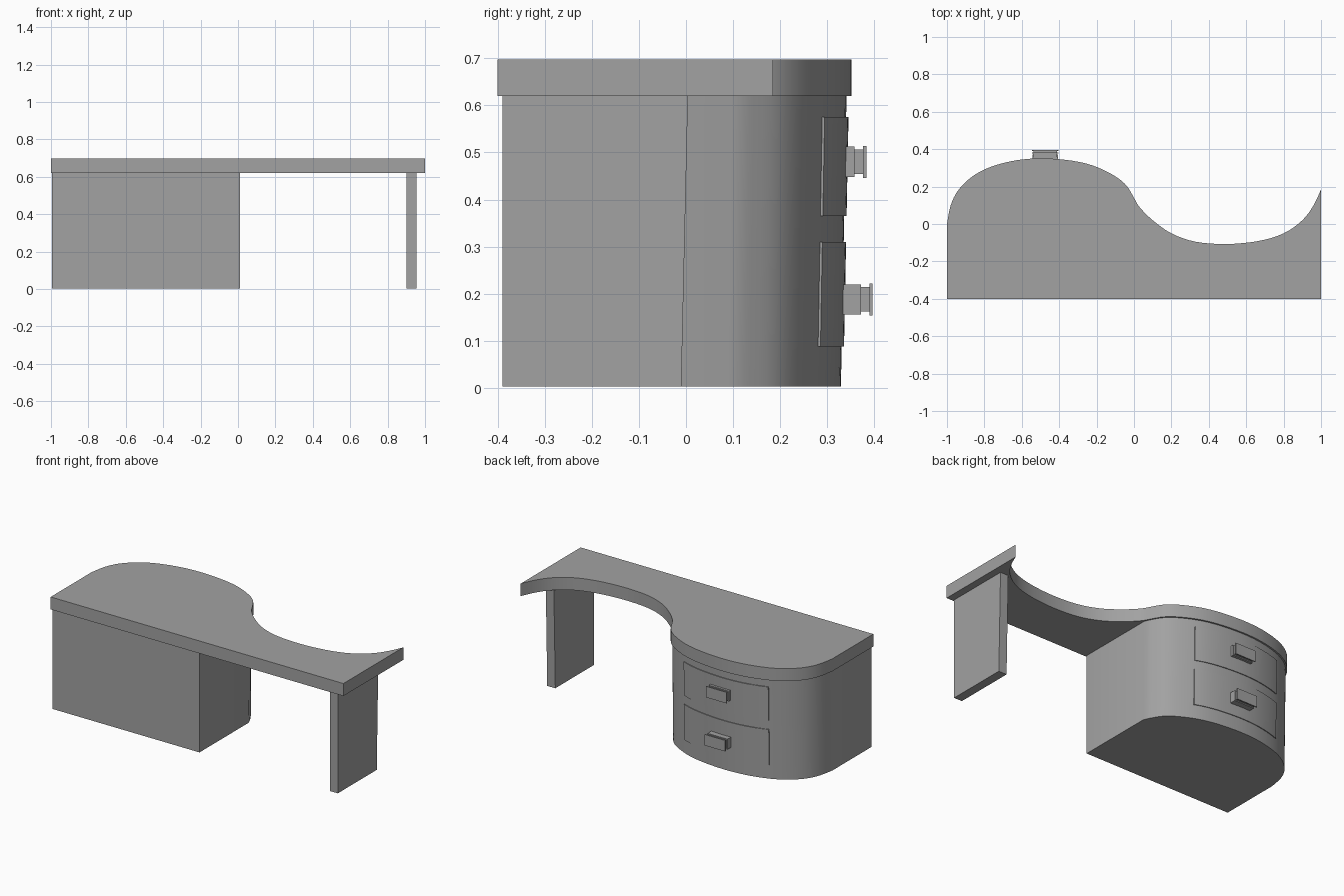
import bpy, bmesh
from math import radians

cube = bpy.data.objects.get("Cube")
if cube:
    bpy.data.objects.remove(cube, do_unlink=True)

grey = bpy.data.materials.new("plain grey")
grey.use_nodes = True
GREY = (0.36, 0.36, 0.36, 1)
grey.diffuse_color = GREY
grey.node_tree.nodes["Principled BSDF"].inputs["Base Color"].default_value = GREY

BACK = -0.39  # straight side of the pedestal and leg


def smooth_path(pts, steps=4):
    """Catmull-Rom curve through the points."""
    ends = [pts[0]] + pts + [pts[-1]]
    out = []
    for a, b, c, d in zip(ends, ends[1:], ends[2:], ends[3:]):
        for i in range(steps):
            t = i / steps
            out.append(tuple(
                q + t * (r - p + t * (2 * p - 5 * q + 4 * r - s
                                      + t * (3 * (q - r) + s - p))) / 2
                for p, q, r, s in zip(a, b, c, d)))
    return out + [pts[-1]]


def extrude_outline(name, outline, z0, z1, lean=0.0):
    """Prism from a plan outline; lean widens it in y towards the top."""
    bm = bmesh.new()
    face = bm.faces.new([bm.verts.new((x, y, z0)) for x, y in outline])
    top = bmesh.ops.extrude_face_region(bm, geom=[face])["geom"]
    for v in top:
        if isinstance(v, bmesh.types.BMVert):
            v.co.z = z1
    for v in bm.verts:
        v.co.y += lean * v.co.z * (v.co.y - BACK)
    bmesh.ops.recalc_face_normals(bm, faces=bm.faces)
    mesh = bpy.data.meshes.new(name)
    bm.to_mesh(mesh)
    bm.free()
    mesh.materials.append(grey)
    obj = bpy.data.objects.new(name, mesh)
    bpy.context.collection.objects.link(obj)
    bpy.ops.object.select_all(action="DESELECT")
    obj.select_set(True)
    bpy.context.view_layer.objects.active = obj
    bpy.ops.object.shade_smooth_by_angle(angle=radians(30))
    return obj


def block(name, x0, x1, y0, y1, z0, z1, lean=0.0):
    return extrude_outline(name, [(x0, y0), (x1, y0), (x1, y1), (x0, y1)], z0, z1, lean)


# Desktop with its S-shaped edge
bulge = [(-1, 0), (-0.98, 0.1), (-0.94, 0.18), (-0.87, 0.25), (-0.78, 0.3),
         (-0.66, 0.335), (-0.54, 0.35), (-0.42, 0.348), (-0.3, 0.333),
         (-0.2, 0.305), (-0.1, 0.255), (-0.04, 0.205), (0, 0.14)]
scoop = [(0.03, 0.09), (0.1, 0.02), (0.2, -0.05), (0.33, -0.095), (0.5, -0.107),
         (0.67, -0.09), (0.8, -0.05), (0.9, 0.02), (0.96, 0.1), (1, 0.185)]
extrude_outline("desktop", [(-1, -0.4)] + smooth_path(bulge + scoop) + [(1, -0.4)],
                0.62, 0.697)

# Pedestal follows the bulge, set in slightly
LEAN = 0.027
curve = [(-0.495 + (x + 0.495) * 0.99, BACK + (y - BACK) * 0.97)
         for x, y in smooth_path(bulge)]
extrude_outline("pedestal", [(-0.995, BACK)] + curve + [(0.01, 0.09), (0.01, BACK)],
                0.003, 0.62, LEAN)


def curve_y(x):
    """Height of the pedestal curve at x."""
    for (xa, ya), (xb, yb) in zip(curve, curve[1:]):
        if xa <= x <= xb:
            return ya + (yb - ya) * (x - xa) / (xb - xa)


# Curved drawer fronts with grooved block handles
xs = [-0.77 + 0.58 * i / 24 for i in range(25)]
drawer_outline = ([(x, curve_y(x) + 0.005) for x in xs]
                  + [(x, curve_y(x) - 0.006) for x in reversed(xs)])
for place, z0, z1, grip_z, tip in (("upper", 0.365, 0.575, 0.48, 0.383),
                                   ("lower", 0.088, 0.31, 0.188, 0.396)):
    extrude_outline(place + "_drawer", drawer_outline, z0, z1, LEAN)
    for part, inset, y0, y1 in (("base", 0.002, 0.325, tip - 0.025),
                                ("neck", 0.008, tip - 0.025, tip - 0.007),
                                ("plate", 0, tip - 0.007, tip)):
        block(f"{place}_handle_{part}", -0.545 + inset, -0.405 - inset, y0, y1,
              grip_z - 0.034 + inset, grip_z + 0.034 - inset)

# Panel leg
block("panel_leg", 0.9, 0.955, BACK, -0.01, 0.003, 0.62, 0.06)
